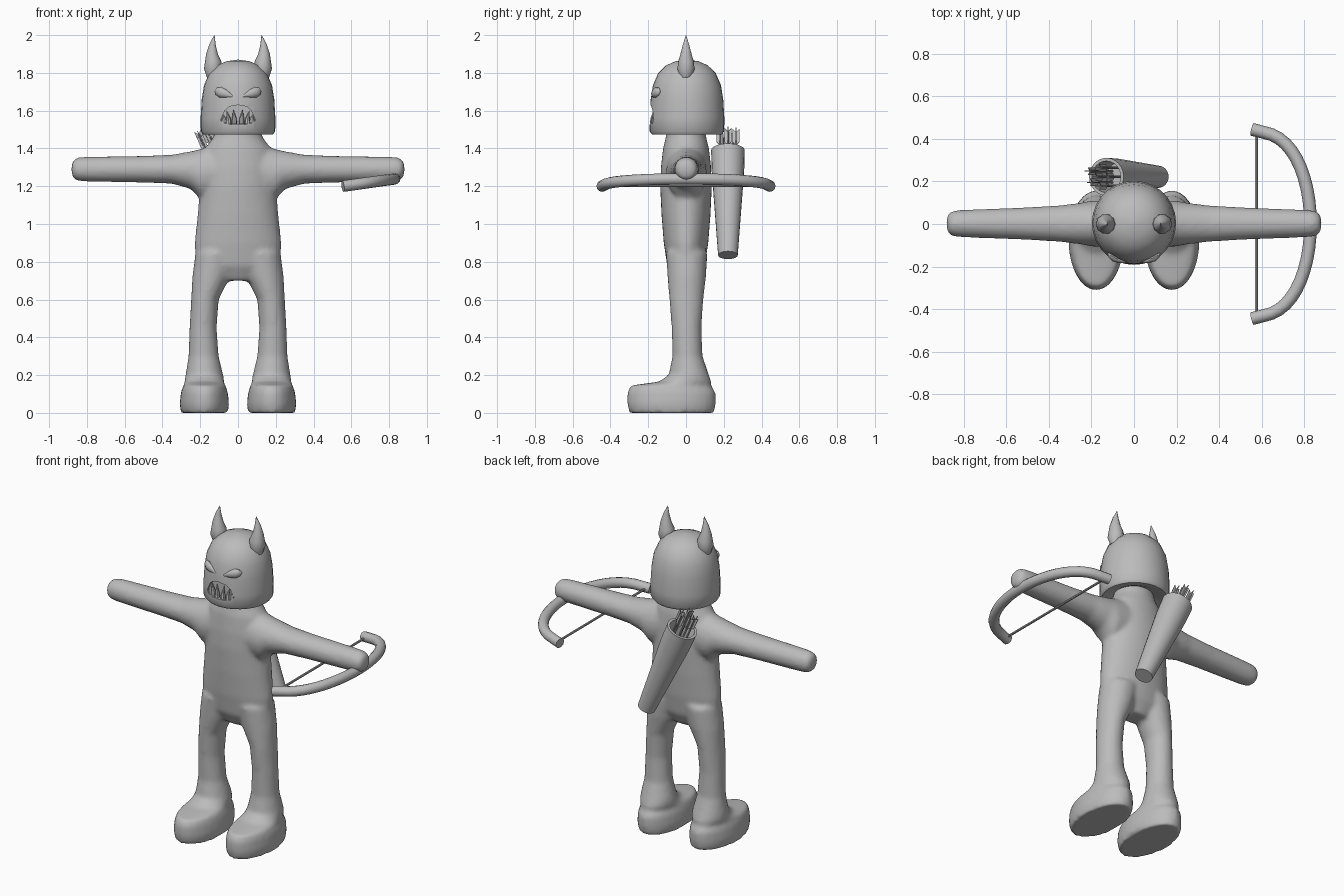
import bpy, bmesh, math
from mathutils import Vector

if "Cube" in bpy.data.objects:
    bpy.data.objects.remove(bpy.data.objects["Cube"])

GREY = (0.5, 0.5, 0.5, 1)
grey = bpy.data.materials.new("plain grey")
grey.use_nodes = True
grey.diffuse_color = GREY
grey.node_tree.nodes["Principled BSDF"].inputs["Base Color"].default_value = GREY


def finish(bm, name, angle=40):
    bmesh.ops.recalc_face_normals(bm, faces=bm.faces)
    mesh = bpy.data.meshes.new(name)
    bm.to_mesh(mesh)
    bm.free()
    mesh.materials.append(grey)
    mesh.shade_smooth()
    mesh.set_sharp_from_angle(angle=math.radians(angle))
    obj = bpy.data.objects.new(name, mesh)
    bpy.context.collection.objects.link(obj)
    return obj


def add_loft(bm, rings, sides):
    """Skin a stack of ellipses, each given as centre and two half axes."""
    loops = []
    for c, u, v in rings:
        angles = [2 * math.pi * i / sides for i in range(sides)]
        loops.append([bm.verts.new(c + u * math.cos(a) + v * math.sin(a)) for a in angles])
    for a, b in zip(loops, loops[1:]):
        for i in range(sides):
            j = (i + 1) % sides
            bm.faces.new((a[i], a[j], b[j], b[i]))
    bm.faces.new(loops[0][::-1])
    bm.faces.new(loops[-1])


def tube_rings(points, radii, flat=1.0):
    pts = [Vector(p) for p in points]
    chord = (pts[-1] - pts[0]).normalized()
    ref = Vector((0, 1, 0)) if abs(chord.z) > 0.8 else Vector((0, 0, 1))
    rings = []
    for i, p in enumerate(pts):
        t = pts[min(i + 1, len(pts) - 1)] - pts[max(i - 1, 0)]
        if t.length < 1e-6:
            t = chord
        u = t.cross(ref).normalized()
        v = u.cross(t).normalized()
        rings.append((p, u * radii[i] * flat, v * radii[i]))
    return rings


def tube(name, points, radii, sides=12, flat=1.0, angle=40):
    bm = bmesh.new()
    add_loft(bm, tube_rings(points, radii, flat), sides)
    return finish(bm, name, angle)


def level(x, y, z, rx, ry):
    return Vector((x, y, z)), Vector((rx, 0, 0)), Vector((0, ry, 0))


# Body: torso, arms and booted legs fused into one soft skin
bm = bmesh.new()
torso = [(0.70, 0.09, 0.06), (0.78, 0.225, 0.10), (0.9, 0.23, 0.118), (1.05, 0.214, 0.13),
         (1.2, 0.2, 0.137), (1.3, 0.2, 0.133), (1.4, 0.175, 0.122), (1.46, 0.13, 0.107),
         (1.53, 0.11, 0.097)]
add_loft(bm, [level(0, 0, z, rx, ry) for z, rx, ry in torso], 32)
leg = [(0.178, -0.075, 0, 0.125, 0.225), (0.178, -0.077, 0.05, 0.131, 0.235),
       (0.178, -0.077, 0.11, 0.124, 0.234), (0.178, -0.08, 0.145, 0.112, 0.212),
       (0.178, -0.005, 0.165, 0.105, 0.14), (0.178, 0.015, 0.2, 0.1, 0.107),
       (0.182, 0.008, 0.3, 0.08, 0.08), (0.185, 0.003, 0.45, 0.072, 0.079),
       (0.175, 0.002, 0.6, 0.073, 0.09), (0.142, 0.004, 0.72, 0.1, 0.102),
       (0.115, 0.004, 0.85, 0.11, 0.11)]
arm = [(0.08, 1.28, 0.15, 0.11), (0.2, 1.265, 0.132, 0.108), (0.25, 1.285, 0.1, 0.098),
       (0.35, 1.29, 0.077, 0.086), (0.5, 1.29, 0.071, 0.077), (0.8, 1.29, 0.066, 0.065),
       (0.85, 1.29, 0.062, 0.061), (0.872, 1.29, 0.048, 0.048), (0.881, 1.29, 0.025, 0.025)]
for s in (-1, 1):
    add_loft(bm, [level(s * x, *rest) for x, *rest in leg], 28)
    add_loft(bm, [(Vector((s * x, 0.002, z)), Vector((0, hy, 0)), Vector((0, 0, hz)))
                  for x, z, hz, hy in arm], 20)
body = finish(bm, "body")
remesh = body.modifiers.new("fuse", "REMESH")
remesh.mode = "VOXEL"
remesh.voxel_size = 0.013
remesh.use_smooth_shade = True
soften = body.modifiers.new("soften", "SMOOTH")
soften.factor = 0.5
soften.iterations = 6

# Head: domed hood, hollowed slightly underneath
bm = bmesh.new()
dome = [(0.002, 1.87), (0.06, 1.862), (0.11, 1.84), (0.152, 1.8), (0.18, 1.735), (0.192, 1.66),
        (0.198, 1.56), (0.197, 1.49), (0.185, 1.474), (0.14, 1.48), (0.1, 1.5)]
add_loft(bm, [level(0, 0.005, z, r, r) for r, z in dome], 28)
head = finish(bm, "head")

# Mouth: arched recess cut into the face
half = [(0, 1.63), (0.045, 1.622), (0.07, 1.6), (0.092, 1.55), (0.08, 1.535), (0.04, 1.527)]
outline = half + [(-x, z) for x, z in half[:0:-1]]
bm = bmesh.new()
front = bm.faces.new([bm.verts.new((x, -0.25, z)) for x, z in outline])
grown = bmesh.ops.extrude_face_region(bm, geom=[front])["geom"]
bmesh.ops.translate(bm, vec=(0, 0.1, 0), verts=[g for g in grown if isinstance(g, bmesh.types.BMVert)])
cutter = finish(bm, "mouth_cutter")
cutter.hide_render = True
cut = head.modifiers.new("mouth", "BOOLEAN")
cut.operation = "DIFFERENCE"
cut.solver = "EXACT"
cut.object = cutter
bpy.context.view_layer.update()
carved = bpy.data.meshes.new_from_object(head.evaluated_get(bpy.context.evaluated_depsgraph_get()))
head.modifiers.clear()
head.data = carved
carved.shade_smooth()
carved.set_sharp_from_angle(angle=math.radians(40))
bpy.data.objects.remove(cutter)


def face_y(x, r=0.187):
    return 0.005 - math.sqrt(r * r - x * x)


for s, side in ((-1, "right"), (1, "left")):
    # Horns
    tube(side + "_horn", [(s * x, 0, z) for x, z in
         ((0.135, 1.775), (0.132, 1.82), (0.132, 1.86), (0.138, 1.9), (0.135, 1.95), (0.125, 2.0))],
         [0.03, 0.048, 0.043, 0.031, 0.017, 0.001], 10)
    # Slanted teardrop eyes
    eye = [(0.122, 1.702, 0.004), (0.112, 1.702, 0.021), (0.092, 1.697, 0.028),
           (0.065, 1.689, 0.021), (0.025, 1.675, 0.003)]
    tube(side + "_eye", [(s * x, face_y(x), z) for x, z, r in eye], [r for x, z, r in eye], 12, 0.7)
    # Fangs
    for n, (x, lean, base, height, r) in enumerate(((0.02, 0.004, 1.535, 0.07, 0.015),
                                                    (0.05, 0.01, 1.535, 0.065, 0.015),
                                                    (0.074, 0.008, 1.54, 0.045, 0.015))):
        y = face_y(x, 0.182)
        tube(f"{side}_fang_{n}", [(s * x, y, base - 0.006), (s * x, y, base + height * 0.3),
             (s * (x + lean), y + 0.005, base + height)], [r, r * 0.85, 0.001], 8)

# Bow: swept limb with thick tips, and a straight string
limb, widths = [], []
for i in range(25):
    a = math.radians(-90 + 180 * i / 24)
    x = 0.555 + 0.275 * math.cos(a) ** 0.8 if abs(math.cos(a)) > 1e-5 else 0.555
    limb.append((x, 0.435 * math.sin(a), 1.2 + 0.14 * (x - 0.555)))
    widths.append(0.03)
limb[0] = (0.555, -0.445, limb[0][2])
limb[-1] = (0.555, 0.445, limb[-1][2])
tube("bow_limb", limb, widths, 12)
tube("bow_string", [(0.575, -0.42, 1.203), (0.575, 0.42, 1.203)], [0.007, 0.007], 8)

# Quiver: tapered open tube slung across the back
top, bottom = Vector((-0.13, 0.222, 1.39)), Vector((0.115, 0.222, 0.835))
axis = (top - bottom).normalized()
across, depth = Vector((0, 1, 0)).cross(axis), Vector((0, 1, 0))
bm = bmesh.new()
add_loft(bm, [(c, across * r, depth * r) for c, r in
              ((bottom, 0.052), (top - axis * 0.12, 0.086), (top, 0.089),
               (top, 0.074), (top - axis * 0.15, 0.066))], 24)
finish(bm, "quiver")

# Arrows: shafts with crossed notched feathers
for n in range(6):
    a = 2 * math.pi * n / 5
    offset = (across * math.cos(a) + depth * math.sin(a)) * (0.045 if n < 5 else 0)
    foot = top + offset - axis * 0.15
    tip = top + offset + axis * (0.085 + 0.012 * (n % 3))
    tube(f"arrow_shaft_{n}", [foot, tip], [0.006, 0.006], 8)
    bm = bmesh.new()
    for side in (across, depth):
        thin = axis.cross(side) * 0.002
        shape = [(0, -0.075), (0.018, -0.055), (0.018, 0.02), (0, 0), (-0.018, 0.02), (-0.018, -0.055)]
        layers = [[bm.verts.new(tip + side * w + axis * h + thin * k) for w, h in shape] for k in (-1, 1)]
        bm.faces.new(layers[0])
        bm.faces.new(layers[1][::-1])
        for i in range(len(shape)):
            j = (i + 1) % len(shape)
            bm.faces.new((layers[0][i], layers[1][i], layers[1][j], layers[0][j]))
    finish(bm, f"arrow_feathers_{n}")
